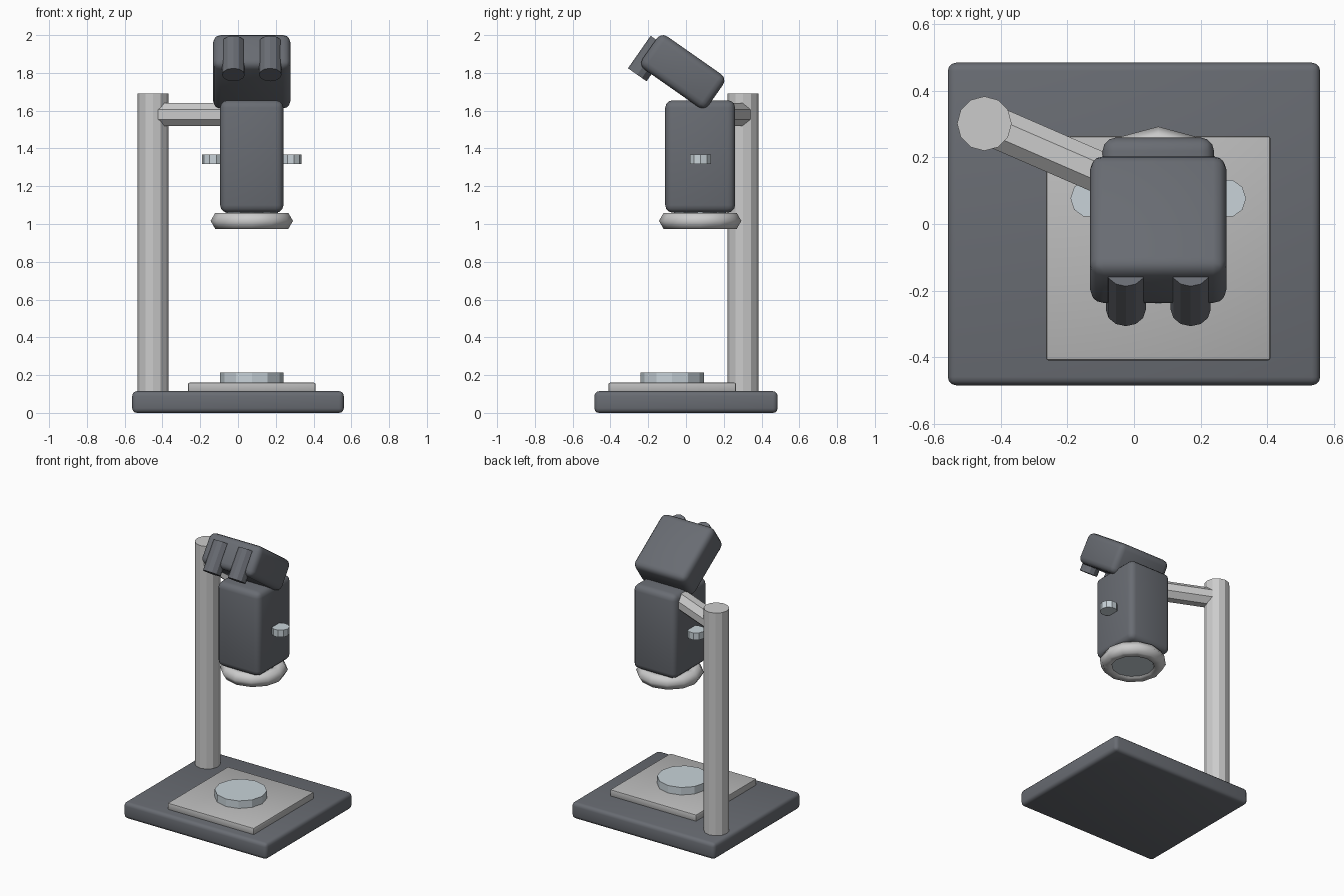
import bpy
import math
from mathutils import Vector

if "Cube" in bpy.data.objects:
    bpy.data.objects.remove(bpy.data.objects["Cube"])


def material(name, rgb):
    m = bpy.data.materials.new(name)
    m.diffuse_color = (*rgb, 1)
    m.use_nodes = True
    m.node_tree.nodes["Principled BSDF"].inputs["Base Color"].default_value = m.diffuse_color
    return m


DARK = material("dark_paint", (0.14, 0.15, 0.17))
METAL = material("metal", (0.58, 0.58, 0.59))
PLATE = material("plate", (0.5, 0.5, 0.5))
RING = material("ring", (0.75, 0.73, 0.73))
GLASS = material("glass", (0.58, 0.65, 0.69))


def finish(name, mat, smooth=None):
    ob = bpy.context.object
    ob.name = name
    ob.data.materials.append(mat)
    if smooth:
        bpy.ops.object.shade_smooth_by_angle(angle=math.radians(smooth))
    return ob


def box(name, loc, size, bevel, mat, tilt=0, segments=3):
    bpy.ops.mesh.primitive_cube_add(size=1, location=loc)
    ob = bpy.context.object
    ob.scale = size
    bpy.ops.object.transform_apply(location=False, rotation=False, scale=True)
    mod = ob.modifiers.new("rounded_edges", 'BEVEL')
    mod.width, mod.segments = bevel, segments
    bpy.ops.object.modifier_apply(modifier=mod.name)
    ob.rotation_euler.x = tilt
    return finish(name, mat, 35)


def rod(name, a, b, radius, sides, mat, twist=0):
    # cylinder running from point a to point b
    a, b = Vector(a), Vector(b)
    q = (b - a).to_track_quat('Z', 'Y')
    bpy.ops.mesh.primitive_cylinder_add(vertices=sides, radius=radius,
                                        depth=(b - a).length)
    ob = bpy.context.object
    ob.rotation_euler.z = twist
    bpy.ops.object.transform_apply()
    ob.rotation_euler = q.to_euler()
    ob.location = (a + b) / 2
    return finish(name, mat)


CX, CY = 0.073, 0.075   # optical axis of the body

# Base, stage plate and sample dish
box("base", (0, 0, 0.0575), (1.12, 0.97, 0.115), 0.025, DARK)
box("stage_plate", (CX, -CX, 0.135), (0.675, 0.675, 0.05), 0.008, PLATE, segments=2)
rod("sample_dish", (CX, -CX, 0.155), (CX, -CX, 0.213), 0.168, 12, GLASS)

# Upright post and slanted arm
rod("post", (-0.45, 0.302, 0.1), (-0.45, 0.302, 1.69), 0.082, 12, METAL)
rod("arm", (-0.41, 0.288, 1.58), (CX, 0.078, 1.58), 0.067, 8, METAL, math.pi / 8)

# Main body
box("body", (CX, CY, 1.3575), (0.335, 0.37, 0.595), 0.04, DARK)

# Ring light with the lens inside
bpy.ops.mesh.primitive_torus_add(location=(CX, CY, 1.0165), major_radius=0.169,
                                 minor_radius=0.049, major_segments=12,
                                 minor_segments=6)
ring = bpy.context.object
ring.rotation_euler = (0, 0, 0)
finish("ring_light", RING, 65)
rod("lens", (CX, CY, 0.985), (CX, CY, 1.08), 0.138, 16, GLASS)

# Focus knobs on both sides
for side, label in ((-1, "left"), (1, "right")):
    x = CX + side * 0.206
    rod(label + "_knob", (x, 0.077, 1.317), (x, 0.077, 1.367), 0.058, 10,
        GLASS, math.pi / 2)

# Tilted viewing head and two eyepieces
TILT = math.radians(-35)
box("viewing_head", (CX, -0.017, 1.806), (0.41, 0.428, 0.212), 0.04, DARK, TILT)
for side, label in ((-1, "left"), (1, "right")):
    x = CX + side * 0.0975
    rod(label + "_eyepiece", (x, -0.138, 1.962), (x, -0.258, 1.79), 0.06, 12, DARK)
